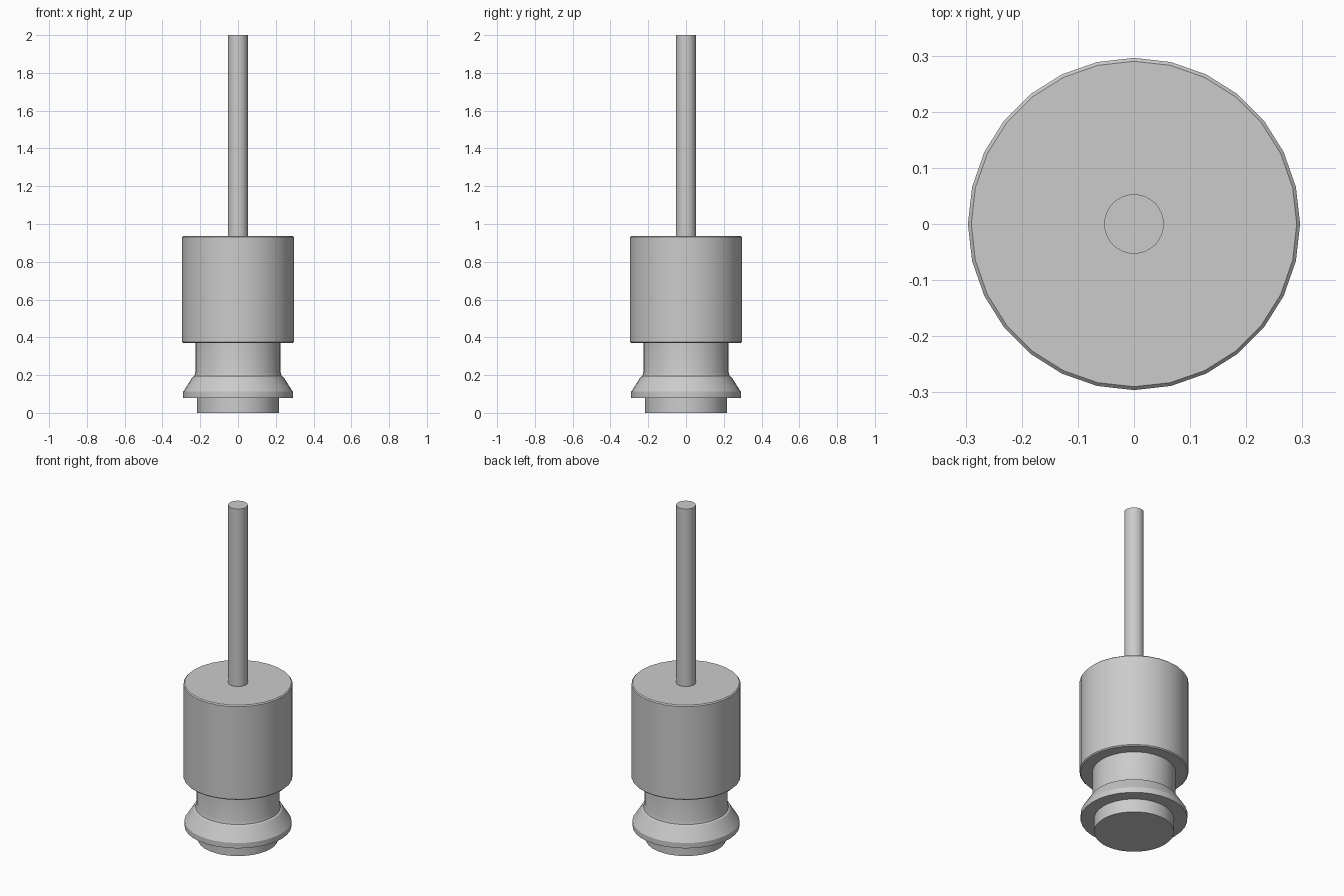
import bpy
import math

cube = bpy.data.objects.get("Cube")
if cube:
    bpy.data.objects.remove(cube, do_unlink=True)

grey = bpy.data.materials.new("plain_grey")
grey.use_nodes = True
grey.diffuse_color = (0.6, 0.6, 0.6, 1)
grey.node_tree.nodes["Principled BSDF"].inputs["Base Color"].default_value = (0.6, 0.6, 0.6, 1)


def lathe(name, profile, sides):
    """Closed solid of revolution from (radius, height) points, bottom to top."""
    verts = [(r * math.cos(2 * math.pi * i / sides), r * math.sin(2 * math.pi * i / sides), z)
             for r, z in profile for i in range(sides)]
    faces = [tuple(reversed(range(sides)))]
    for k in range(len(profile) - 1):
        a, b = k * sides, (k + 1) * sides
        for i in range(sides):
            j = (i + 1) % sides
            faces.append((a + i, a + j, b + j, b + i))
    top = (len(profile) - 1) * sides
    faces.append(tuple(range(top, top + sides)))
    mesh = bpy.data.meshes.new(name)
    mesh.from_pydata(verts, [], faces)
    mesh.materials.append(grey)
    obj = bpy.data.objects.new(name, mesh)
    bpy.context.collection.objects.link(obj)
    bpy.ops.object.select_all(action='DESELECT')
    obj.select_set(True)
    bpy.context.view_layer.objects.active = obj
    bpy.ops.object.shade_smooth_by_angle(angle=math.radians(25))
    return obj


# Foot, flared collar and neck turned as one piece
lathe("foot_and_neck", [(0.217, 0), (0.217, 0.08), (0.29, 0.08), (0.29, 0.112),
                        (0.241, 0.19), (0.231, 0.195), (0.226, 0.215), (0.226, 0.373)], 32)

# Main drum with narrow chamfers on both rims
lathe("drum", [(0.29, 0.37), (0.296, 0.376), (0.296, 0.931), (0.29, 0.937)], 28)

# Slim rod rising from the drum
lathe("rod", [(0.053, 0.93), (0.053, 2.0)], 32)
